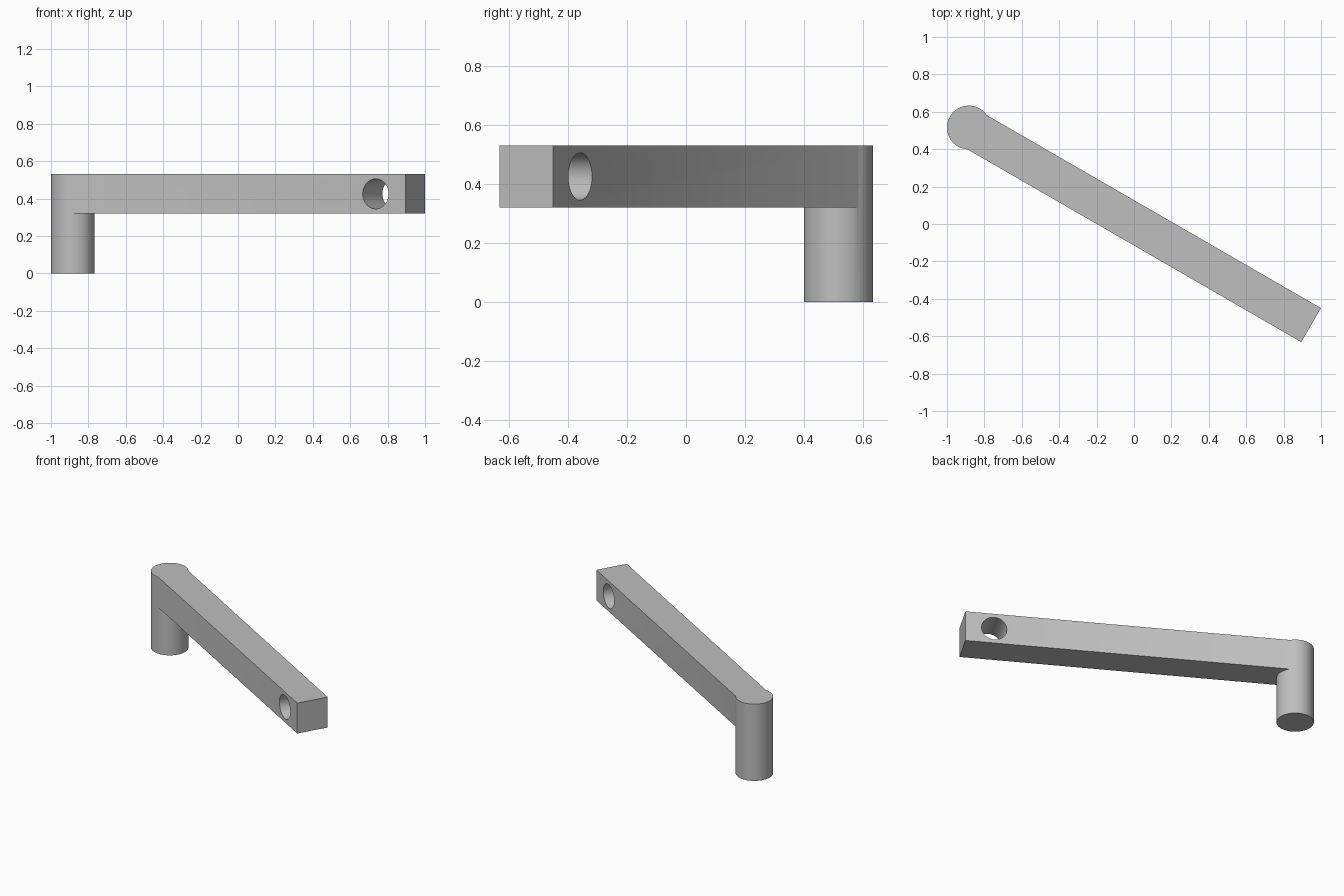
import bpy
import math
from mathutils import Matrix, Vector

cube = bpy.data.objects.get("Cube")
if cube:
    bpy.data.objects.remove(cube, do_unlink=True)

grey = bpy.data.materials.new("plain grey")
grey.use_nodes = True
color = (0.52, 0.52, 0.52, 1)
grey.diffuse_color = color
grey.node_tree.nodes["Principled BSDF"].inputs["Base Color"].default_value = color

POST = Vector((-0.883, 0.516, 0))
TOP, WIDTH, LENGTH = 0.53, 0.21, 2.113
BAR_Z = TOP - WIDTH / 2
ANGLE = math.radians(-30)
frame = Matrix.Translation(POST) @ Matrix.Rotation(ANGLE, 4, "Z")


def along(distance):
    """Point on the bar's centre line."""
    return frame @ Vector((distance, 0, BAR_Z))


def cylinder(name, radius, depth, location, rotation=(0, 0, 0)):
    bpy.ops.mesh.primitive_cylinder_add(vertices=64, radius=radius, depth=depth,
                                        location=location, rotation=rotation)
    obj = bpy.context.object
    obj.name = name
    obj.data.materials.append(grey)
    return obj


def boolean(target, tool, operation):
    mod = target.modifiers.new(operation.title(), "BOOLEAN")
    mod.operation, mod.object, mod.solver = operation, tool, "EXACT"
    bpy.context.view_layer.objects.active = target
    bpy.ops.object.modifier_apply(modifier=mod.name)
    bpy.data.objects.remove(tool, do_unlink=True)


# Square bar running out from the post axis
bpy.ops.mesh.primitive_cube_add(size=1, location=along(LENGTH / 2), rotation=(0, 0, ANGLE))
handle = bpy.context.object
handle.name = "crank_handle"
handle.scale = (LENGTH, WIDTH, WIDTH)
bpy.ops.object.transform_apply(location=True, rotation=True, scale=True)
handle.data.materials.append(grey)

# Round post, merged flush with the bar's top
post = cylinder("post", 0.117, TOP, POST + Vector((0, 0, TOP / 2)))
boolean(handle, post, "UNION")

# Cross hole near the free end
hole = cylinder("hole_cutter", 0.08, WIDTH * 2, along(1.93), (math.pi / 2, 0, ANGLE))
boolean(handle, hole, "DIFFERENCE")

bpy.ops.object.select_all(action="DESELECT")
handle.select_set(True)
bpy.context.view_layer.objects.active = handle
bpy.ops.object.shade_smooth_by_angle(angle=math.radians(30))
